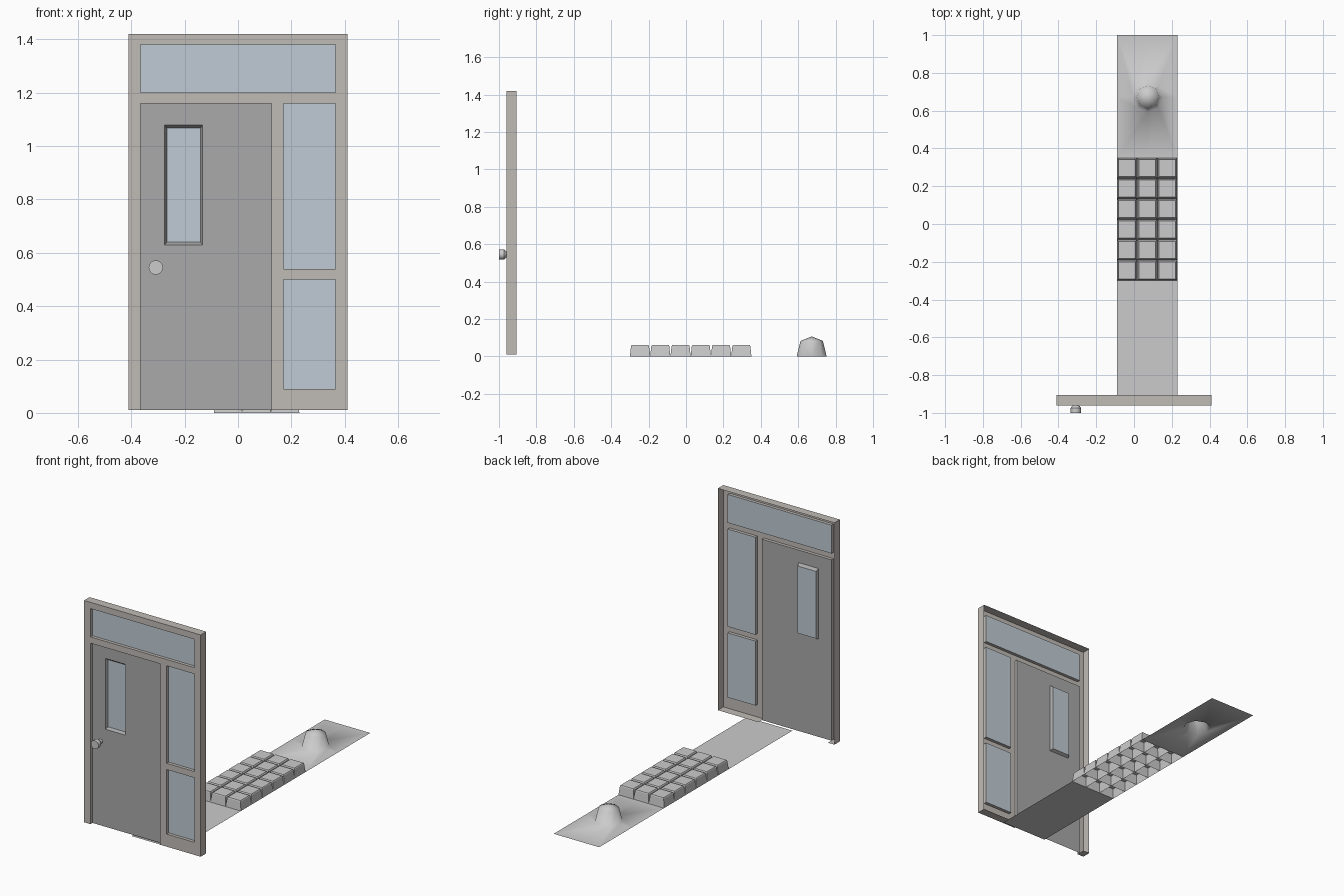
import bpy, bmesh, math
from mathutils import Vector

if "Cube" in bpy.data.objects:
    bpy.data.objects.remove(bpy.data.objects["Cube"])


def material(name, rgb):
    m = bpy.data.materials.new(name)
    m.diffuse_color = (*rgb, 1)
    m.use_nodes = True
    m.node_tree.nodes["Principled BSDF"].inputs["Base Color"].default_value = m.diffuse_color
    return m


FRAME = material("frame_paint", (0.53, 0.50, 0.47))
DOOR = material("door_paint", (0.40, 0.40, 0.40))
GLASS = material("glass", (0.53, 0.60, 0.66))


def finish(bm, name, mat=None, angle=None):
    bmesh.ops.remove_doubles(bm, verts=bm.verts, dist=1e-5)
    mesh = bpy.data.meshes.new(name)
    bm.to_mesh(mesh)
    bm.free()
    ob = bpy.data.objects.new(name, mesh)
    bpy.context.collection.objects.link(ob)
    if mat:
        mesh.materials.append(mat)
    if angle is not None:
        bpy.ops.object.select_all(action='DESELECT')
        ob.select_set(True)
        bpy.context.view_layer.objects.active = ob
        bpy.ops.object.shade_smooth_by_angle(angle=math.radians(angle))
    return ob


def quad(bm, *pts):
    return bm.faces.new([bm.verts.new(p) for p in pts])


def panel(bm, x0, x1, z0, z1, y):
    # Upright rectangle facing -y
    return quad(bm, (x0, y, z0), (x1, y, z0), (x1, y, z1), (x0, y, z1))


def pierced_panel(holes, bounds, y):
    # Upright sheet with rectangular openings, built on their shared grid
    bm = bmesh.new()
    rects = holes + [bounds]
    xs = sorted({v for r in rects for v in r[:2]})
    zs = sorted({v for r in rects for v in r[2:]})
    for x0, x1 in zip(xs, xs[1:]):
        for z0, z1 in zip(zs, zs[1:]):
            cx, cz = (x0 + x1) / 2, (z0 + z1) / 2
            if not any(a < cx < b and c < cz < d for a, b, c, d in holes):
                panel(bm, x0, x1, z0, z1, y)
    bmesh.ops.remove_doubles(bm, verts=bm.verts, dist=1e-5)
    return bm


FRONT, BACK, RECESS, PANE = -0.96, -0.905, -0.94, -0.922
door_rect = (-0.365, 0.125, 0.01, 1.16)
lights = {"transom_glass": (-0.365, 0.365, 1.20, 1.38),
          "upper_sidelight_glass": (0.17, 0.365, 0.54, 1.16),
          "lower_sidelight_glass": (0.17, 0.365, 0.09, 0.50)}

# Door frame: front sheet, deep outer rim, shallow reveals in the openings
bounds = (-0.41, 0.41, 0.01, 1.42)
bm = pierced_panel([door_rect, *lights.values()], bounds, FRONT)
for e in [e for e in bm.edges if e.is_boundary]:
    a, b = (v.co.copy() for v in e.verts)
    mid = (a + b) / 2
    outer = abs(mid.x) > 0.409 or mid.z < 0.011 or mid.z > 1.419
    d = Vector((0, (BACK if outer else RECESS) - FRONT, 0))
    quad(bm, a, b, b + d, a + d)
bmesh.ops.remove_doubles(bm, verts=bm.verts, dist=1e-5)
bmesh.ops.recalc_face_normals(bm, faces=bm.faces)
if next(f for f in bm.faces if f.calc_center_median().y < FRONT + 0.001).normal.y > 0:
    bmesh.ops.reverse_faces(bm, faces=bm.faces)
finish(bm, "door_frame", FRAME)

# Fixed glass
for name, r in lights.items():
    bm = bmesh.new()
    panel(bm, *r, RECESS)
    finish(bm, name, GLASS)

# Door leaf with a tapered window recess
hole, pane = (-0.275, -0.133, 0.63, 1.08), (-0.267, -0.14, 0.64, 1.067)
bm = pierced_panel([hole], door_rect, RECESS)


def corners(r, y):
    return [(r[i], y, r[j]) for i, j in ((0, 2), (1, 2), (1, 3), (0, 3))]


outer, inner = corners(hole, RECESS), corners(pane, PANE)
for i in range(4):
    j = (i + 1) % 4
    quad(bm, outer[i], outer[j], inner[j], inner[i])
finish(bm, "door", DOOR)
bm = bmesh.new()
panel(bm, *pane, PANE)
finish(bm, "door_window_glass", GLASS)


def lathe(bm, profile, n, place):
    # Revolve (radius, height) points; place maps them into the scene
    rings = [[bm.verts.new(place(r * math.cos(2 * math.pi * i / n),
                                 r * math.sin(2 * math.pi * i / n), h))
              for i in range(n)] for r, h in profile]
    for lo, hi in zip(rings, rings[1:]):
        for i in range(n):
            j = (i + 1) % n
            bm.faces.new((lo[i], lo[j], hi[j], hi[i]))
    return rings


# Door knob
bm = bmesh.new()
rings = lathe(bm, [(0.014, 0), (0.014, 0.02), (0.021, 0.025), (0.027, 0.034), (0.027, 0.06)],
              16, lambda u, v, h: (-0.308 + u, RECESS - h, 0.545 + v))
bm.faces.new(rings[-1])
bmesh.ops.recalc_face_normals(bm, faces=bm.faces)
finish(bm, "door_knob", angle=30)

# Flat walkway leading from the door
X0, X1 = -0.09, 0.23
Y0, Y1, Y2, Y3 = -0.94, -0.30, 0.35, 1.0
bm = bmesh.new()
quad(bm, (X0, Y0, 0), (X1, Y0, 0), (X1, Y1, 0), (X0, Y1, 0))
finish(bm, "walkway")

# Paving blocks: open-bottomed, slightly tapered, softened top rim
bm = bmesh.new()
nx, ny = 3, 6
px, py = (X1 - X0) / nx, (Y2 - Y1) / ny
for i in range(nx):
    for j in range(ny):
        x, y = X0 + i * px, Y1 + j * py
        loops = [[bm.verts.new((x + (px - g if a else g), y + (py - g if b else g), z))
                  for a, b in ((0, 0), (1, 0), (1, 1), (0, 1))]
                 for g, z in ((0, 0), (0.006, 0.055), (0.009, 0.06))]
        for lo, hi in zip(loops, loops[1:]):
            for k in range(4):
                m = (k + 1) % 4
                bm.faces.new((lo[k], lo[m], hi[m], hi[k]))
        bm.faces.new(loops[-1])
finish(bm, "paving_blocks")

# End slab rising smoothly into a domed bump
cx, cy, n = 0.074, 0.672, 8
bm = bmesh.new()
rings = lathe(bm, [(0.08, 0), (0.06, 0.083)], n, lambda u, v, h: (cx + u, cy + v, h))
tip = bm.verts.new((cx, cy, 0.107))
for i in range(n):
    bm.faces.new((rings[1][i], rings[1][(i + 1) % n], tip))
edge = [bm.verts.new((x, y, 0)) for x, y in
        ((X1, cy), (X1, Y3), (cx, Y3), (X0, Y3), (X0, cy), (X0, Y2), (cx, Y2), (X1, Y2))]
for i in range(n):
    j = (i + 1) % n
    bm.faces.new((edge[i], edge[j], rings[0][j], rings[0][i]))
finish(bm, "domed_slab", angle=180)
